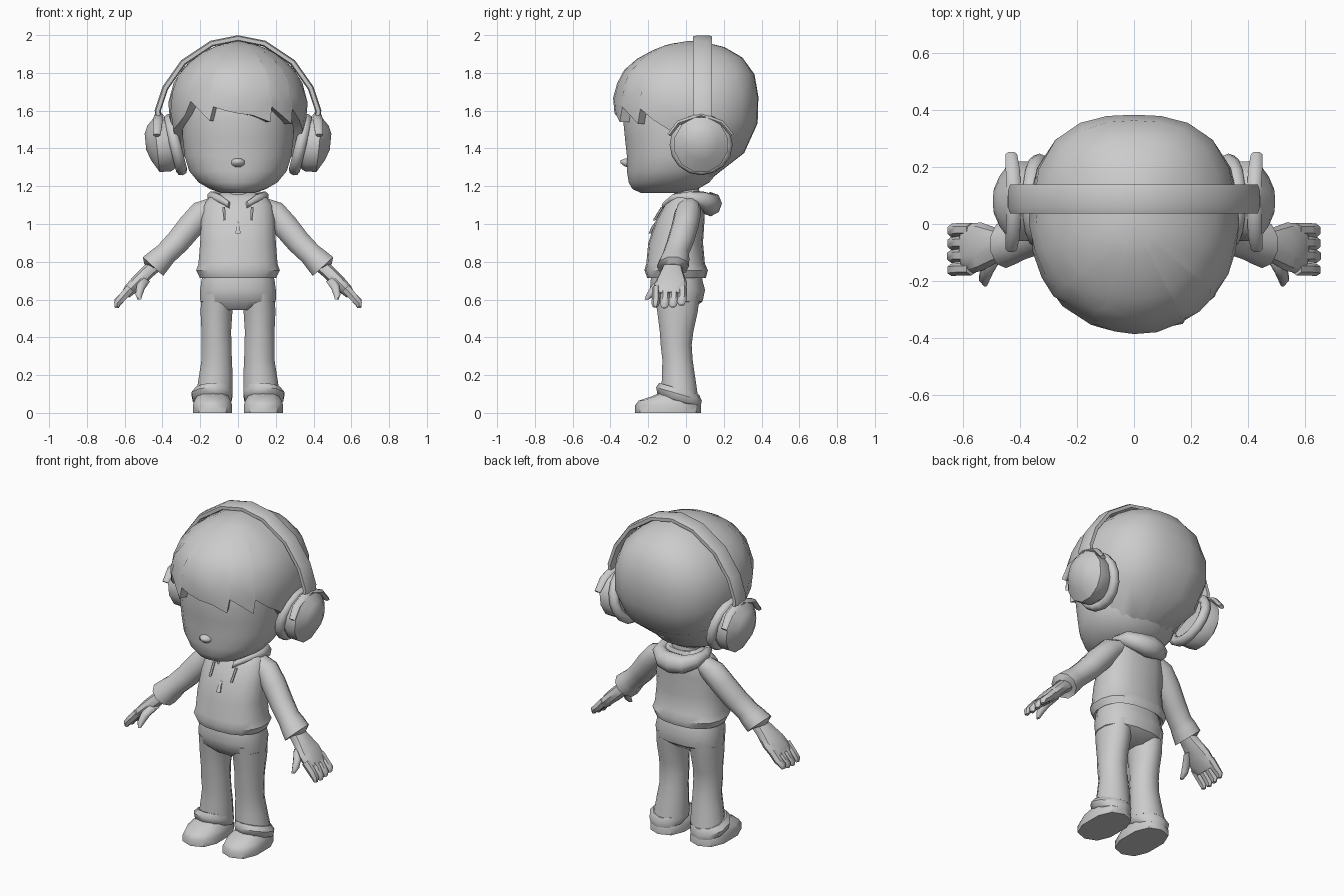
import bpy, bmesh, math
from mathutils import Vector

grey = bpy.data.materials.new("light_grey")
grey.diffuse_color = (0.6, 0.6, 0.6, 1)


def finish(name, bm, mirror=False, angle=40):
    bmesh.ops.recalc_face_normals(bm, faces=bm.faces)
    me = bpy.data.meshes.new(name)
    bm.to_mesh(me)
    bm.free()
    me.materials.append(grey)
    ob = bpy.data.objects.new(name, me)
    bpy.context.collection.objects.link(ob)
    bpy.ops.object.select_all(action='DESELECT')
    ob.select_set(True)
    bpy.context.view_layer.objects.active = ob
    bpy.ops.object.shade_smooth_by_angle(angle=math.radians(angle))
    if mirror:
        ob.modifiers.new("Mirror", 'MIRROR').use_mirror_merge = False
    return ob


def tube(name, rings, n=12, v=(0, 1, 0), u=None, mirror=False, power=2.0, angle=40):
    """Skin rings (x, y, z, radius along u, radius along v)."""
    bm = bmesh.new()
    v = Vector(v).normalized()
    pts = [Vector(r[:3]) for r in rings]
    loops = []
    for i, r in enumerate(rings):
        t = pts[min(i + 1, len(pts) - 1)] - pts[max(i - 1, 0)]
        uu = Vector(u).normalized() if u else v.cross(t).normalized()
        loop = []
        for k in range(n):
            a = 2 * math.pi * (k + 0.5) / n
            c, s = math.cos(a), math.sin(a)
            cc = math.copysign(abs(c) ** (2 / power), c)
            ss = math.copysign(abs(s) ** (2 / power), s)
            loop.append(bm.verts.new(pts[i] + uu * cc * r[3] + v * ss * r[4]))
        loops.append(loop)
    for a, b in zip(loops, loops[1:]):
        for k in range(n):
            bm.faces.new((a[k], a[(k + 1) % n], b[(k + 1) % n], b[k]))
    bm.faces.new(loops[0])
    bm.faces.new(loops[-1])
    return finish(name, bm, mirror, angle)


X = (1, 0, 0)

# Head, nose and neck
tube("head", [(0, -.12, 1.165, .09, .12), (0, -.11, 1.185, .15, .175), (0, -.09, 1.22, .21, .215),
              (0, -.07, 1.28, .26, .245), (0, -.05, 1.36, .285, .265), (0, -.045, 1.45, .295, .28),
              (0, -.04, 1.55, .30, .295), (0, -.03, 1.7, .29, .29), (0, 0, 1.85, .18, .18)],
     n=24, u=X, power=2.15, angle=60)
tube("nose", [(0, -.29, 1.325, .045, .03), (0, -.325, 1.325, .035, .022), (0, -.347, 1.33, .012, .008)],
     n=8, v=(0, 0, 1), u=X, angle=70)
tube("neck", [(0, .01, 1.05, .09, .07), (0, 0, 1.22, .08, .07)], u=X)

# Hair cap: profile rows are height, front, side and back radius
PROFILE = [(1.2, .1, .1, .08), (1.28, .2, .22, .2), (1.36, .3, .3, .3), (1.46, .355, .345, .35),
           (1.56, .375, .365, .39), (1.66, .388, .37, .385), (1.78, .355, .33, .37),
           (1.85, .3, .27, .33), (1.91, .2, .19, .27), (1.95, .1, .1, .17), (1.97, 0, 0, 0)]
# Lower edge of the hair: angle from the front, height, outward flick
EDGE = [(-75, 1.5, 1), (-60, 1.53, 1), (-48, 1.58, 1), (-41, 1.65, 1), (-23, 1.545, 1.03), (-20, 1.62, 1),
        (-10, 1.6, 1), (0, 1.585, 1), (12, 1.575, 1), (26, 1.54, 1.05), (28, 1.62, 1), (37, 1.58, 1),
        (48, 1.53, 1.04), (50, 1.61, 1), (62, 1.55, 1), (75, 1.5, 1), (90, 1.4, 1), (105, 1.31, 1),
        (120, 1.26, 1), (137, 1.23, 1), (152, 1.215, 1), (166, 1.21, 1), (180, 1.21, 1), (194, 1.21, 1),
        (208, 1.215, 1), (223, 1.23, 1), (240, 1.26, 1), (255, 1.31, 1), (270, 1.4, 1)]


def radii(z):
    for a, b in zip(PROFILE, PROFILE[1:]):
        if z <= b[0]:
            t = (z - a[0]) / (b[0] - a[0])
            return [a[i] + (b[i] - a[i]) * t for i in (1, 2, 3)]
    return [0, 0, 0]


def hair_point(deg, z, scale):
    a = math.radians(deg)
    s, c = math.sin(a), math.cos(a)
    f, w, b = radii(z)
    p, depth = (2.05, f) if c > 0 else (2.6, b)
    k = scale / (abs(s / w) ** p + abs(c / depth) ** p) ** (1 / p)
    return (k * s, -k * c, z)


bm = bmesh.new()
apex = bm.verts.new((0, .02, 1.97))
cols = []
for deg, zb, flick in EDGE:
    col = [bm.verts.new(hair_point(deg, zb, .8))]
    for j in range(8):
        z = zb + (1.955 - zb) * math.sin(j / 7 * math.pi / 2)
        col.append(bm.verts.new(hair_point(deg, z, flick if j == 0 else 1)))
    cols.append(col)
for a, b in zip(cols, cols[1:] + cols[:1]):
    for j in range(8):
        bm.faces.new((a[j], b[j], b[j + 1], a[j + 1]))
    bm.faces.new((a[8], b[8], apex))
finish("hair", bm, angle=50)

# Headphones
half = [(.415, 1.5), (.425, 1.6), (.385, 1.72), (.29, 1.855), (.14, 1.955)]
arc = half + [(0, 1.983)] + [(-x, z) for x, z in reversed(half)]
tube("headphone_band", [(x, .088, z, .017, .053) for x, z in arc], n=8, power=3.5, angle=50)
tube("ear_cup", [(.33, .08, 1.42, .12, .12), (.37, .08, 1.42, .148, .145), (.43, .08, 1.42, .15, .145),
                 (.47, .08, 1.43, .095, .09), (.49, .08, 1.435, .045, .045)],
     n=12, u=(.1, 0, .99), mirror=True, angle=45)
bm = bmesh.new()  # tilted pad ring against the head
loops = []
for i in range(16):
    a = 2 * math.pi * i / 16
    radial = Vector((.24 * math.sin(a), math.cos(a), .97 * math.sin(a)))
    axis = Vector((.97, 0, -.24))
    loops.append([bm.verts.new(Vector((.332, .08, 1.42)) + radial * (.14 + .027 * math.cos(b)) +
                               axis * .03 * math.sin(b)) for b in [k * math.pi / 4 for k in range(8)]])
for a, b in zip(loops, loops[1:] + loops[:1]):
    for k in range(8):
        bm.faces.new((a[k], a[(k + 1) % 8], b[(k + 1) % 8], b[k]))
finish("ear_pad", bm, True, 60)
tube("headphone_yoke", [(.43, -.09, 1.47, .012, .02), (.425, -.04, 1.535, .015, .025), (.42, .08, 1.575, .018, .025),
                        (.425, .19, 1.535, .015, .025), (.43, .245, 1.47, .012, .02)],
     n=6, v=X, mirror=True, angle=50)

# Hooded top
tube("hoodie_body", [(0, -.05, .74, .18, .13), (0, -.05, .715, .205, .155), (0, -.052, .755, .224, .168),
                     (0, -.055, .79, .212, .155), (0, -.055, .9, .203, .145), (0, -.03, 1.02, .197, .128),
                     (0, -.01, 1.1, .185, .105), (0, 0, 1.14, .155, .085), (0, .01, 1.165, .1, .065)],
     n=18, u=X, power=2.4)
hood = [(.045, -.115, 1.10, .015, .02), (.10, -.07, 1.135, .025, .025), (.135, .01, 1.145, .03, .03),
        (.12, .085, 1.13, .04, .045), (.065, .12, 1.11, .055, .055)]
tube("hood", hood + [(0, .13, 1.105, .06, .065)] + [(-r[0],) + r[1:] for r in reversed(hood)],
     n=8, v=(0, .35, .94), angle=55)
tube("drawstring", [(.075, -.125, 1.09, .008, .008), (.072, -.168, 1.02, .008, .008)], n=6, mirror=True)
tube("zip_pull", [(0, -.152, 1.015, .008, .008), (0, -.175, .985, .01, .008), (0, -.19, .95, .016, .008)], n=6, u=X)

# Sleeves with flared cuffs
tube("sleeve", [(.13, .015, 1.095, .05, .06), (.19, .01, 1.06, .07, .07), (.25, -.005, .99, .072, .072),
                (.32, -.03, .905, .068, .072), (.385, -.055, .84, .064, .07), (.41, -.06, .815, .07, .078),
                (.45, -.07, .775, .077, .085), (.452, -.07, .77, .05, .05)], n=10, mirror=True, angle=45)

# Hands: palm with joined fingers, a separate index finger and thumb
tube("palm", [(.43, -.07, .79, .04, .045), (.48, -.075, .745, .038, .06), (.535, -.08, .69, .038, .085),
              (.575, -.085, .65, .033, .088), (.595, -.085, .625, .025, .075)], n=10, mirror=True, power=2.4)
for label, y, r, tip in (("outer", -.02, .024, .57), ("middle", -.065, .024, .56),
                         ("inner", -.11, .024, .555), ("index", -.158, .022, .56)):
    tube(label + "_finger", [(.57, y, .66, .026, r), (.61, y, .615, .025, r), (.64, y - .003, tip + .02, .02, r),
                             (.642, y - .005, tip, .012, r * .6)], n=6, mirror=True, angle=50)
tube("thumb", [(.49, -.11, .71, .03, .035), (.515, -.16, .665, .025, .028), (.525, -.19, .625, .02, .022),
               (.522, -.208, .6, .01, .012)], n=8, mirror=True, angle=50)

# Trousers
tube("trouser_hips", [(0, -.05, .76, .185, .13), (0, -.05, .7, .197, .14), (0, -.045, .65, .204, .148),
                      (0, -.045, .59, .203, .135), (0, -.05, .545, .14, .08)], n=16, u=X, power=2.4)
tube("trouser_leg", [(.108, -.046, .63, .09, .125), (.114, -.045, .53, .087, .11), (.115, -.05, .43, .081, .092),
                     (.114, -.052, .36, .083, .085), (.113, -.045, .28, .083, .083),
                     (.117, -.04, .2, .092, .09), (.125, -.035, .1, .1, .1)], n=12, u=X, mirror=True)
tube("trouser_cuff", [(.137, -.035, .055, .09, .1), (.137, -.037, .07, .108, .12), (.137, -.037, .1, .114, .126),
                      (.128, -.037, .128, .1, .11)], n=10, u=X, v=(0, .96, -.28), mirror=True)

# Shoes
tube("shoe", [(.135, -.095, 0, .108, .175), (.135, -.095, .04, .108, .175), (.135, -.09, .065, .1, .16),
              (.135, -.06, .09, .085, .115), (.135, -.04, .115, .07, .08)],
     n=10, u=X, mirror=True, power=2.5, angle=45)
